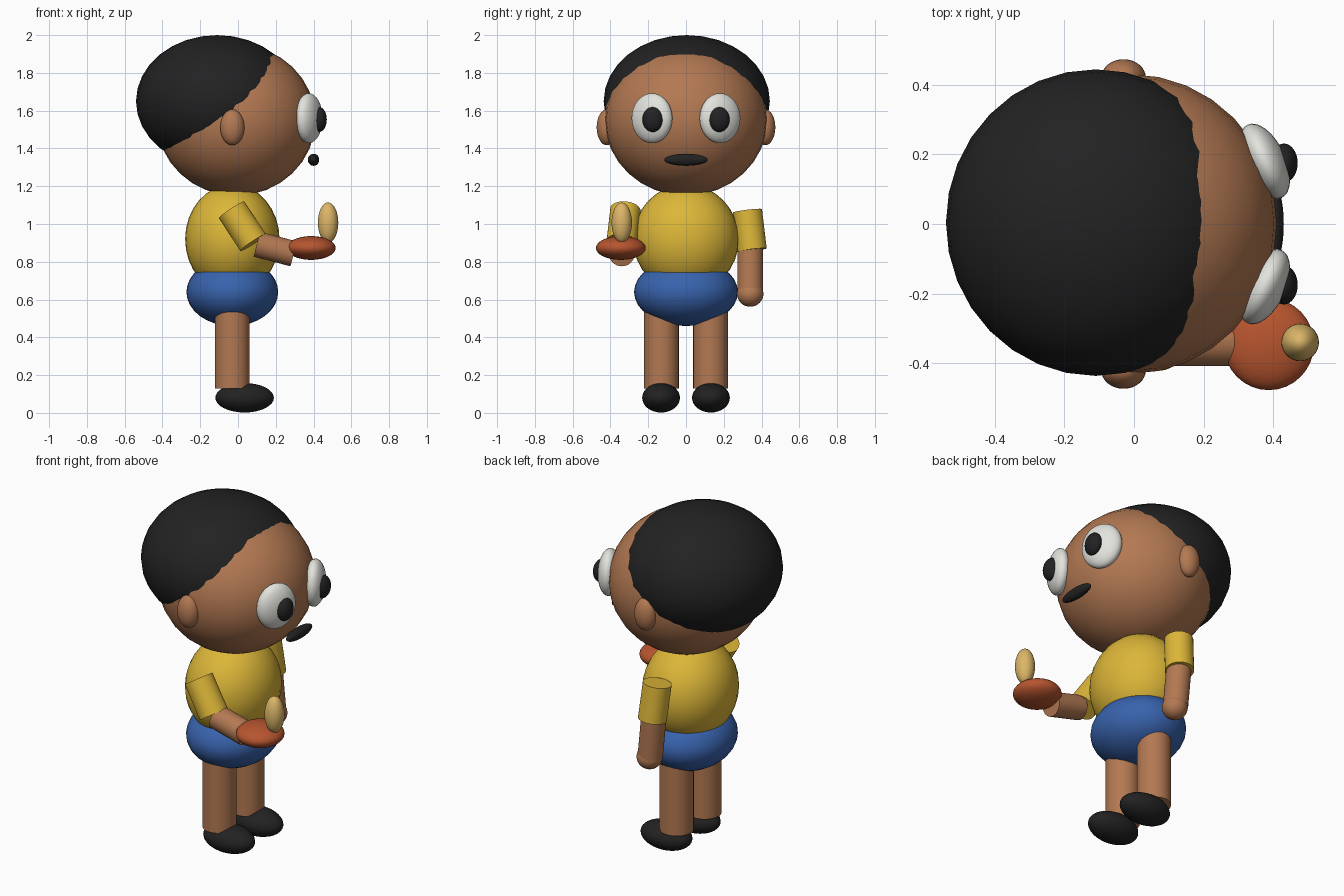
import bpy, math
from mathutils import Vector

if "Cube" in bpy.data.objects:
    bpy.data.objects.remove(bpy.data.objects["Cube"])


def material(name, r, g, b):
    m = bpy.data.materials.new(name)
    m.diffuse_color = (r, g, b, 1)
    m.use_nodes = True
    m.node_tree.nodes["Principled BSDF"].inputs["Base Color"].default_value = m.diffuse_color
    return m


SKIN = material("skin_brown", 0.45, 0.19, 0.085)
BLACK = material("soft_black", 0.016, 0.016, 0.016)
YELLOW = material("shirt_yellow", 0.72, 0.47, 0.04)
BLUE = material("shorts_blue", 0.04, 0.125, 0.42)
WHITE = material("eye_white", 0.77, 0.77, 0.73)
RUST = material("plate_rust", 0.47, 0.09, 0.028)
TAN = material("snack_tan", 0.72, 0.47, 0.14)


def finish(name, mat):
    ob = bpy.context.object
    ob.name = name
    ob.data.materials.append(mat)
    bpy.ops.object.shade_smooth_by_angle(angle=math.radians(40))
    return ob


def ellipsoid(name, mat, centre, radii, turn=0.0):
    bpy.ops.mesh.primitive_uv_sphere_add(segments=32, ring_count=16, location=centre)
    ob = bpy.context.object
    ob.scale = radii
    ob.rotation_euler.z = turn
    return finish(name, mat)


def tube(name, mat, start, end, radius):
    a, b = Vector(start), Vector(end)
    bpy.ops.mesh.primitive_cylinder_add(vertices=32, radius=radius,
                                        depth=(b - a).length, location=(a + b) / 2)
    bpy.context.object.rotation_euler = (b - a).to_track_quat('Z', 'Y').to_euler()
    return finish(name, mat)


# Head and hair, face towards +x
ellipsoid("head", SKIN, (-0.01, 0, 1.55), (0.42, 0.43, 0.40))
ellipsoid("hair", BLACK, (-0.11, 0.004, 1.65), (0.43, 0.44, 0.35))
ellipsoid("mouth", BLACK, (0.40, 0, 1.34), (0.03, 0.115, 0.032))

# Torso
ellipsoid("shirt", YELLOW, (-0.03, 0, 0.92), (0.25, 0.28, 0.29))
ellipsoid("shorts", BLUE, (-0.03, 0, 0.64), (0.243, 0.275, 0.18))

# Paired parts
for side, s in (("left", 1), ("right", -1)):
    ellipsoid(side + "_ear", SKIN, (-0.03, s * 0.42, 1.512), (0.064, 0.053, 0.095))
    ellipsoid(side + "_eye", WHITE, (0.375, s * 0.18, 1.56), (0.06, 0.116, 0.132),
              s * math.radians(25))
    ellipsoid(side + "_pupil", BLACK, (0.43, s * 0.175, 1.553), (0.04, 0.056, 0.066))
    tube(side + "_leg", SKIN, (-0.03, s * 0.13, 0.13), (-0.03, s * 0.13, 0.62), 0.092)
    ellipsoid(side + "_shoe", BLACK, (0.035, s * 0.132, 0.08), (0.155, 0.10, 0.078))

# Left arm, hanging
tube("left_sleeve", YELLOW, (-0.04, 0.325, 1.07), (-0.025, 0.35, 0.862), 0.078)
tube("left_forearm", SKIN, (-0.03, 0.34, 0.90), (-0.005, 0.34, 0.64), 0.068)
ellipsoid("left_hand", SKIN, (0, 0.34, 0.63), (0.07, 0.07, 0.068))

# Right arm, held forward with plate and snack
tube("right_sleeve", YELLOW, (-0.034, -0.32, 1.075), (0.08, -0.34, 0.902), 0.081)
tube("right_forearm", SKIN, (0.10, -0.34, 0.893), (0.295, -0.34, 0.842), 0.068)
ellipsoid("plate", RUST, (0.387, -0.345, 0.873), (0.13, 0.132, 0.063))
ellipsoid("snack", TAN, (0.477, -0.34, 1.007), (0.054, 0.054, 0.107))
